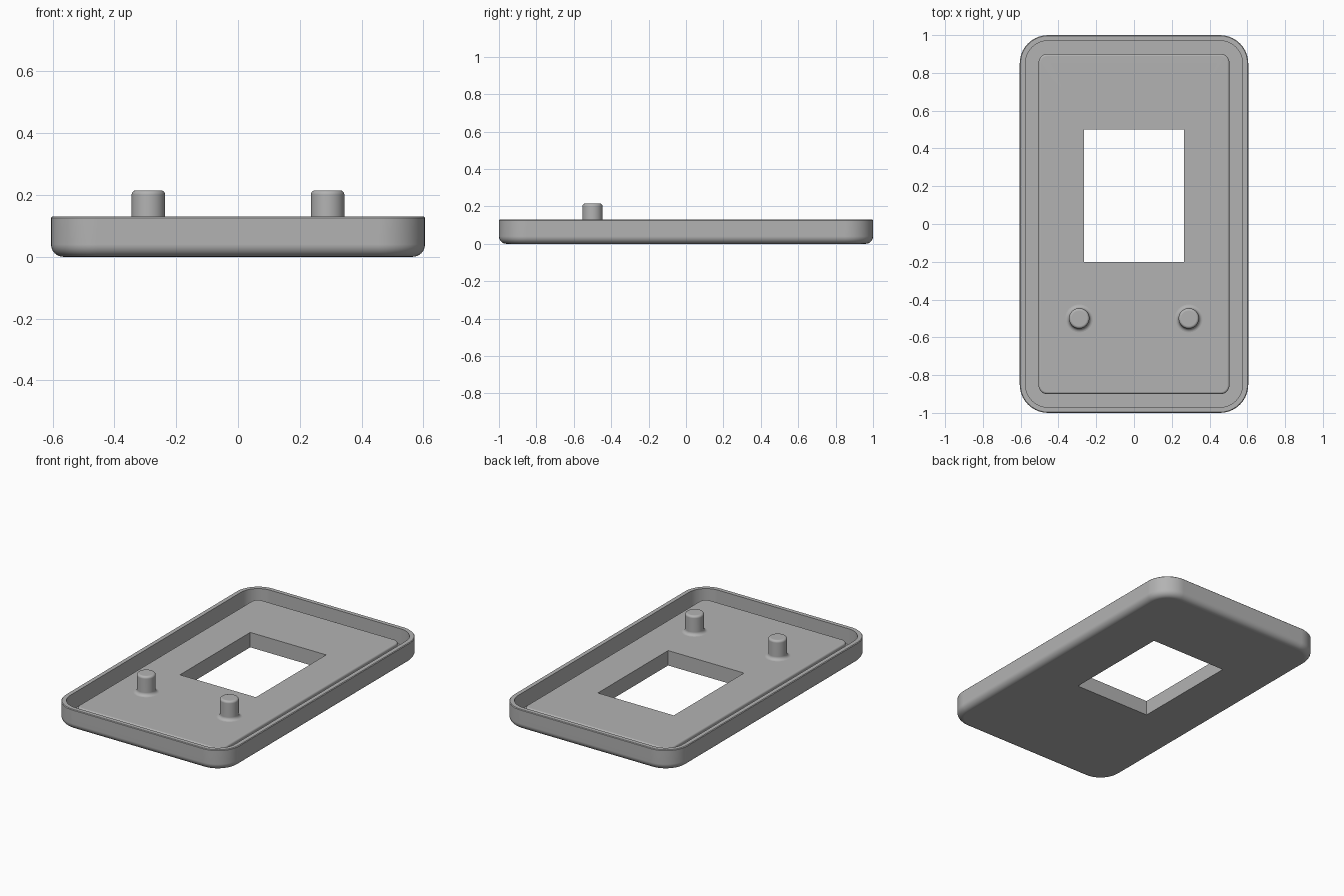
import bpy, bmesh
from math import sin, cos, pi

cube = bpy.data.objects.get("Cube")
if cube:
    bpy.data.objects.remove(cube, do_unlink=True)

grey = bpy.data.materials.new("plain grey")
grey.use_nodes = True
COLOUR = (0.45, 0.45, 0.45, 1)
grey.diffuse_color = COLOUR
grey.node_tree.nodes["Principled BSDF"].inputs["Base Color"].default_value = COLOUR


def rounded_rect(w, h, r, z, cy=0.0, seg=10):
    """Points round a rectangle of half sizes w, h with corner radius r."""
    pts = []
    for q, (sx, sy) in enumerate([(1, 1), (-1, 1), (-1, -1), (1, -1)]):
        for i in range(seg + 1):
            a = (q + i / seg) * pi / 2
            pts.append((sx * (w - r) + r * cos(a), cy + sy * (h - r) + r * sin(a), z))
    return pts


def circle(r, z, cx, cy, seg=40):
    return [(cx + r * cos(2 * pi * i / seg), cy + r * sin(2 * pi * i / seg), z)
            for i in range(seg)]


def skin(name, loops, closed=False, cap=False):
    """Join successive loops of points with faces."""
    bm = bmesh.new()
    rings = [[bm.verts.new(p) for p in loop] for loop in loops]
    pairs = list(zip(rings, rings[1:]))
    if closed:
        pairs.append((rings[-1], rings[0]))
    for a, b in pairs:
        n = len(a)
        for i in range(n):
            j = (i + 1) % n
            bm.faces.new((a[i], a[j], b[j], b[i]))
    if cap:
        bm.faces.new(rings[-1])
    bmesh.ops.remove_doubles(bm, verts=bm.verts, dist=0.0001)
    bmesh.ops.recalc_face_normals(bm, faces=bm.faces)
    mesh = bpy.data.meshes.new(name)
    bm.to_mesh(mesh)
    bm.free()
    mesh.materials.append(grey)
    obj = bpy.data.objects.new(name, mesh)
    bpy.context.collection.objects.link(obj)
    bpy.ops.object.select_all(action='DESELECT')
    obj.select_set(True)
    bpy.context.view_layer.objects.active = obj
    bpy.ops.object.shade_smooth_by_angle(angle=pi / 6)
    mod = obj.modifiers.new("flat faces", 'WEIGHTED_NORMAL')
    mod.keep_sharp = True
    return obj


W, H, R = 0.605, 1.0, 0.15            # outer shell
TOP, FLOOR, DECK = 0.13, 0.03, 0.094  # rim, groove and raised panel heights
FILLET, EDGE, STEP = 0.04, 0.004, 0.012


def inset(d, z):
    return rounded_rect(W - d, H - d, R - d, z)


def panel(d, z):
    return rounded_rect(0.505 - d, 0.9 - d, 0.045 - d, z)


def window(z):
    return rounded_rect(0.265, 0.35, 0, z, cy=0.15)


# Tray: underside fillet, wall, rim, groove, raised panel, then the window
quarter = [i / 6 * pi / 2 for i in range(7)]
loops = [inset(FILLET * (1 - sin(a)), FILLET * (1 - cos(a))) for a in quarter]
loops += [inset(0, TOP - EDGE), inset(EDGE, TOP), inset(0.03, TOP), inset(0.03, FLOOR)]
loops += [panel(0, FLOOR)]
loops += [panel(STEP * (1 - cos(a)), DECK - STEP * (1 - sin(a))) for a in quarter]
loops += [window(DECK), window(0)]
skin("tray", loops, closed=True)

# Posts: flared foot, straight shaft, rounded top edge
PR, FOOT, ROUND, PTOP = 0.054, 0.02, 0.014, 0.215
for side, x in (("right", -0.29), ("left", 0.29)):
    profile = [(PR + FOOT * (1 - sin(a)), DECK + FOOT * (1 - cos(a))) for a in quarter]
    profile += [(PR - ROUND * (1 - cos(a)), PTOP - ROUND * (1 - sin(a))) for a in quarter]
    skin(side + "_post", [circle(r, z, x, -0.5) for r, z in profile], cap=True)
